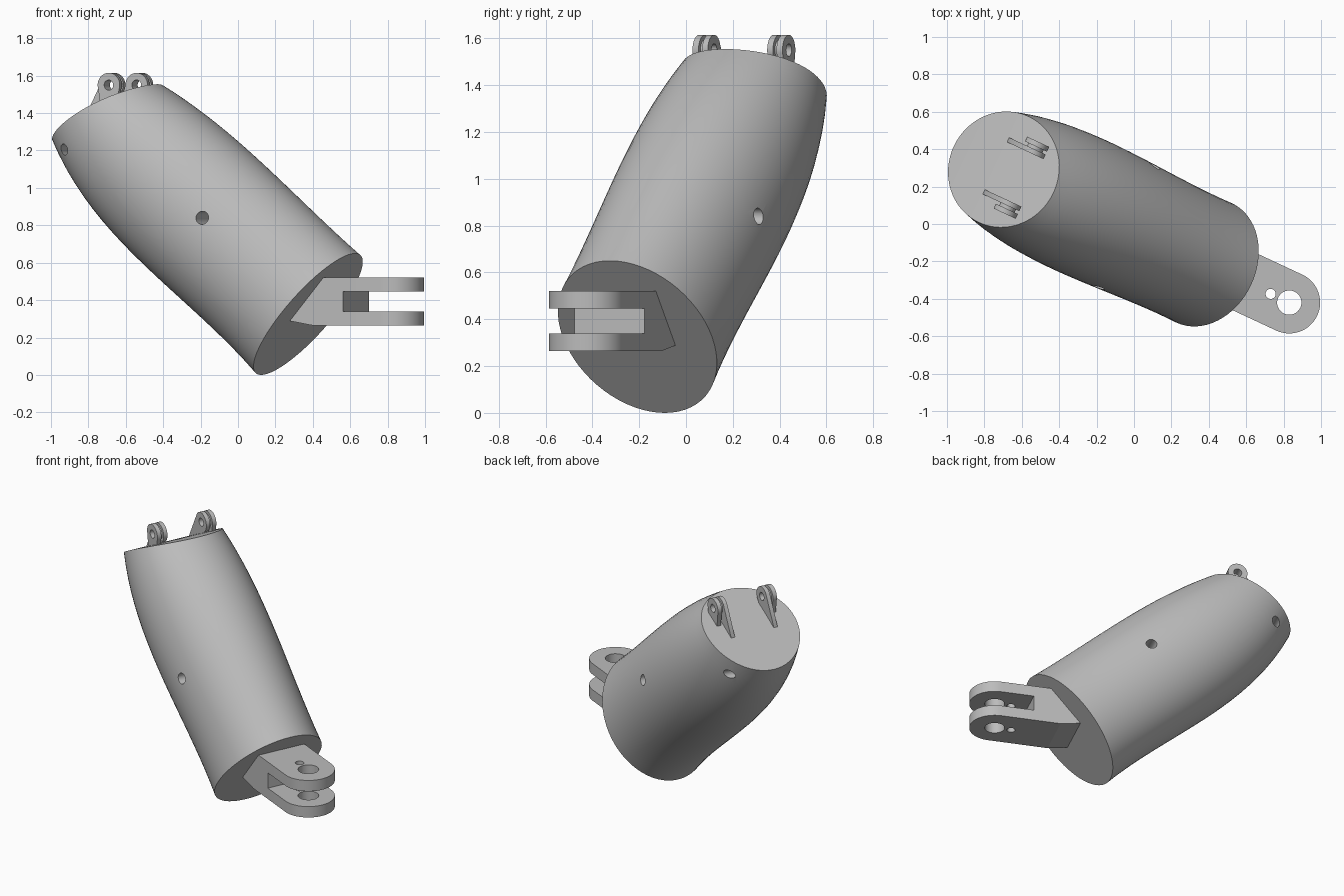
import bpy, bmesh, math
from mathutils import Matrix, Vector

if "Cube" in bpy.data.objects:
    bpy.data.objects.remove(bpy.data.objects["Cube"])

mat = bpy.data.materials.new("light_grey")
mat.use_nodes = True
GREY = (0.5, 0.5, 0.5, 1)
mat.diffuse_color = GREY
mat.node_tree.nodes["Principled BSDF"].inputs["Base Color"].default_value = GREY

# Parts are built along x, symmetric about y = 0, then turned into place
PLACE = Matrix.Rotation(math.radians(-25), 4, 'Z') @ Matrix.Translation((0, -0.03, 0))


def make(name, bm):
    bmesh.ops.recalc_face_normals(bm, faces=bm.faces)
    bm.transform(PLACE)
    me = bpy.data.meshes.new(name)
    bm.to_mesh(me)
    bm.free()
    me.materials.append(mat)
    ob = bpy.data.objects.new(name, me)
    bpy.context.collection.objects.link(ob)
    return ob


def select(ob):
    bpy.ops.object.select_all(action='DESELECT')
    ob.select_set(True)
    bpy.context.view_layer.objects.active = ob


def prism(name, pts, axis, lo, hi):
    """Extrude a flat outline along y (points are x, z) or z (points are x, y)."""
    bm = bmesh.new()
    place = (lambda p, d: (p[0], d, p[1])) if axis == 'Y' else (lambda p, d: (p[0], p[1], d))
    a = [bm.verts.new(place(p, lo)) for p in pts]
    b = [bm.verts.new(place(p, hi)) for p in pts]
    bm.faces.new(a)
    bm.faces.new(b)
    for i in range(len(pts)):
        j = (i + 1) % len(pts)
        bm.faces.new((a[i], a[j], b[j], b[i]))
    return make(name, bm)


def arc(cx, cy, r, start, end, n=32):
    return [(cx + r * math.cos(math.radians(start + (end - start) * i / n)),
             cy + r * math.sin(math.radians(start + (end - start) * i / n))) for i in range(n + 1)]


def drill(ob, holes, axis, lo, hi):
    for x, c, r in holes:
        cutter = prism("hole_cutter", arc(x, c, r, 0, 360)[:-1], axis, lo, hi)
        cutter.hide_render = True
        mod = ob.modifiers.new("hole", 'BOOLEAN')
        mod.operation = 'DIFFERENCE'
        mod.solver = 'EXACT'
        mod.object = cutter
        select(ob)
        bpy.ops.object.modifier_apply(modifier=mod.name)
        bpy.data.objects.remove(cutter)


def smooth(ob):
    select(ob)
    bpy.ops.object.shade_smooth_by_angle(angle=math.radians(30))


# Body: a bulged loft between two tilted ellipses
SEG, RINGS = 64, 20
low, high = Vector((0.4275, 0, 0.325)), Vector((-0.755, 0, 1.42))
low_r, high_r = Vector((0.2775, 0, 0.325)), Vector((0.294, 0, 0.156))
out = Vector((0.68, 0, 0.734))
bm = bmesh.new()
rings = []
for i in range(RINGS + 1):
    f = i / RINGS
    bulge = 6.75 * f * f * (1 - f)
    ring = []
    for k in range(SEG):
        c, s = math.cos(math.tau * k / SEG), math.sin(math.tau * k / SEG)
        p = low.lerp(high, f) + low_r.lerp(high_r, f) * c + out * bulge * (0.06 * c - 0.03)
        p.y = s * (0.352 + (0.313 - 0.352) * f + 0.045 * bulge)
        p.z -= 0.25 * (0.294 * c) ** 2 * f ** 3
        ring.append(bm.verts.new(p))
    rings.append(ring)
for a, b in zip(rings, rings[1:]):
    for k in range(SEG):
        j = (k + 1) % SEG
        bm.faces.new((a[k], a[j], b[j], b[k]))
bm.faces.new(rings[0])
# Gently curved top cap made of strips across the body
top = rings[-1]
for k in range(SEG // 2):
    strip = [top[k], top[k + 1], top[-k - 1], top[-k]]
    bm.faces.new(list(dict.fromkeys(strip)))
body = make("body", bm)
drill(body, [(-0.03, 0.84, 0.035), (-0.9, 1.205, 0.03)], 'Y', -1, 1)
smooth(body)

# Clevis: block rooted in the lower cap, with two rounded fork plates
W = 0.165
prism("clevis_block", [(0.36, 0.295), (0.53, 0.265), (0.71, 0.265), (0.71, 0.52),
                       (0.5, 0.52), (0.36, 0.4)], 'Y', -W, W)
fork = [(0.71, -W)] + arc(0.93, 0, W, -90, 90) + [(0.71, W)]
for name, lo, hi in (("lower_fork", 0.265, 0.34), ("upper_fork", 0.445, 0.52)):
    plate = prism(name, fork, 'Z', lo, hi)
    drill(plate, [(0.93, 0, 0.065), (0.82, 0, 0.027)], 'Z', 0, 1)
    smooth(plate)

# Hinge lugs on the top cap: long inner plate, short outer plate, spacer
X, Z, R = -0.65, 1.55, 0.065
inner = arc(X, Z, R, -50, 145) + [(-0.8, 1.4), (-0.8, 1.36), (-0.6, 1.44)]
outer = arc(X, Z, R, -20, 200) + [(X - 0.05, 1.43), (X + 0.05, 1.46)]
spacer = arc(X, Z, 0.045, 0, 360)[:-1]
for side, d in (("left", 1), ("right", -1)):
    for part, pts, a, b in (("inner_lug", inner, 0.14, 0.167), ("outer_lug", outer, 0.184, 0.212),
                            ("lug_spacer", spacer, 0.167, 0.184)):
        lug = prism(side + "_" + part, pts, 'Y', d * a, d * b)
        drill(lug, [(X, Z, 0.027)], 'Y', -1, 1)
        smooth(lug)
